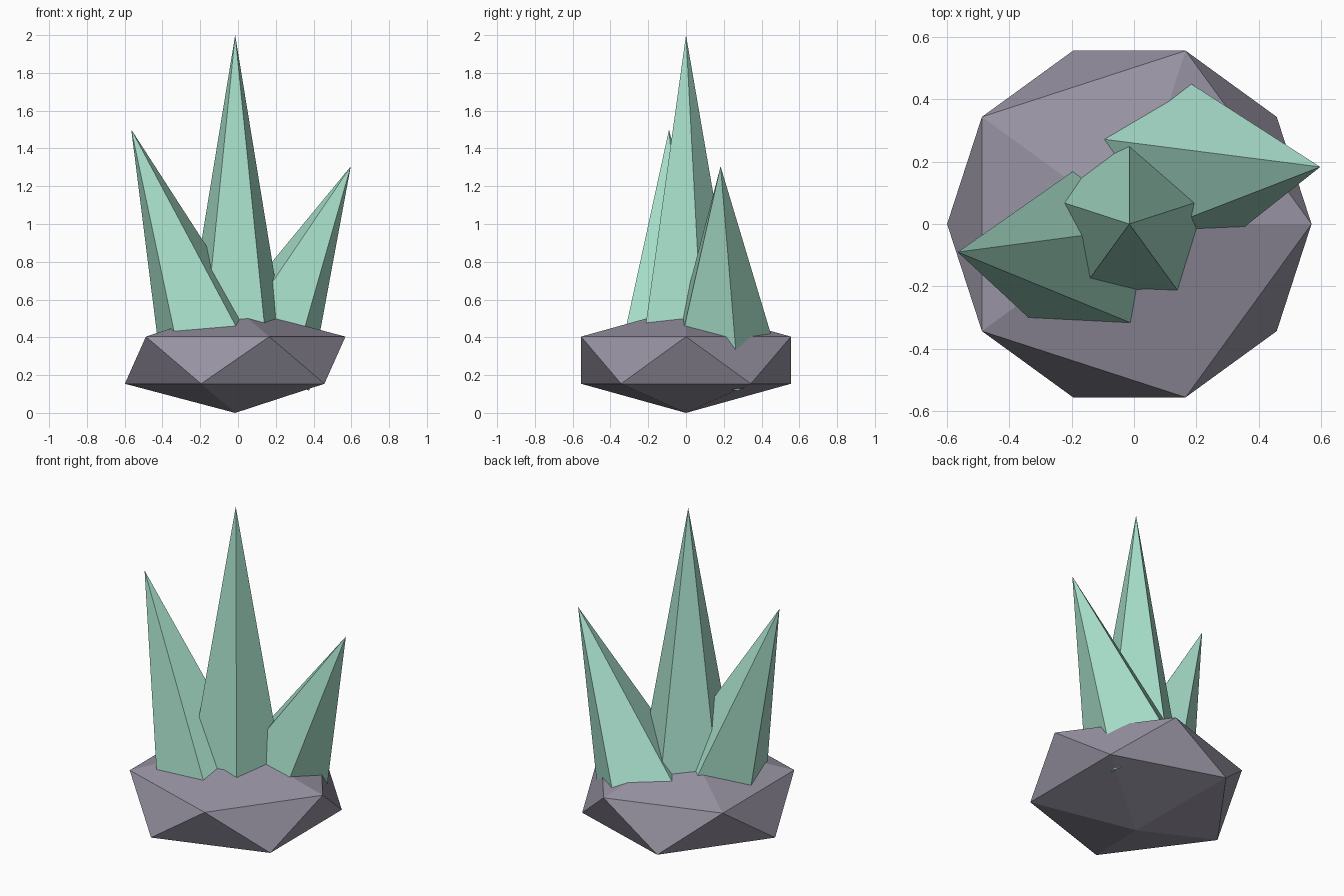
import bpy
from math import radians
from mathutils import Euler, Vector

old = bpy.data.objects.get("Cube")
if old:
    bpy.data.objects.remove(old, do_unlink=True)


def make_material(name, rgb):
    mat = bpy.data.materials.new(name)
    mat.use_nodes = True
    mat.diffuse_color = (*rgb, 1)
    bsdf = next(n for n in mat.node_tree.nodes if n.type == 'BSDF_PRINCIPLED')
    bsdf.inputs["Base Color"].default_value = (*rgb, 1)
    return mat


stone = make_material("grey_stone", (0.31, 0.29, 0.36))
crystal = make_material("pale_green_crystal", (0.38, 0.72, 0.58))


def finish(name, mat):
    obj = bpy.context.object
    obj.name = name
    obj.data.materials.append(mat)
    return obj


def add_crystal(name, tip, height, radius, tilt):
    """Five-sided spike hanging from its tip, leaning sideways by tilt degrees."""
    rot = Euler((0, radians(tilt), 0))
    axis = rot.to_matrix() @ Vector((0, 0, 1))
    bpy.ops.mesh.primitive_cone_add(
        vertices=5, radius1=radius, radius2=0, depth=height,
        location=Vector(tip) - axis * height / 2, rotation=rot)
    finish(name, crystal)


# Flattened faceted rock
bpy.ops.mesh.primitive_ico_sphere_add(
    subdivisions=1, radius=1, location=(-0.015, 0, 0.279))
rock = finish("rock_base", stone)
rock.scale = (0.653, 0.653, 0.279)

# Crystal spikes growing out of the rock
add_crystal("center_crystal", (-0.015, 0, 2.0), 1.75, 0.301, 0)
add_crystal("right_crystal", (-0.565, -0.09, 1.5), 1.33, 0.319, -20)
add_crystal("left_crystal", (0.597, 0.183, 1.305), 1.17, 0.318, 25)
